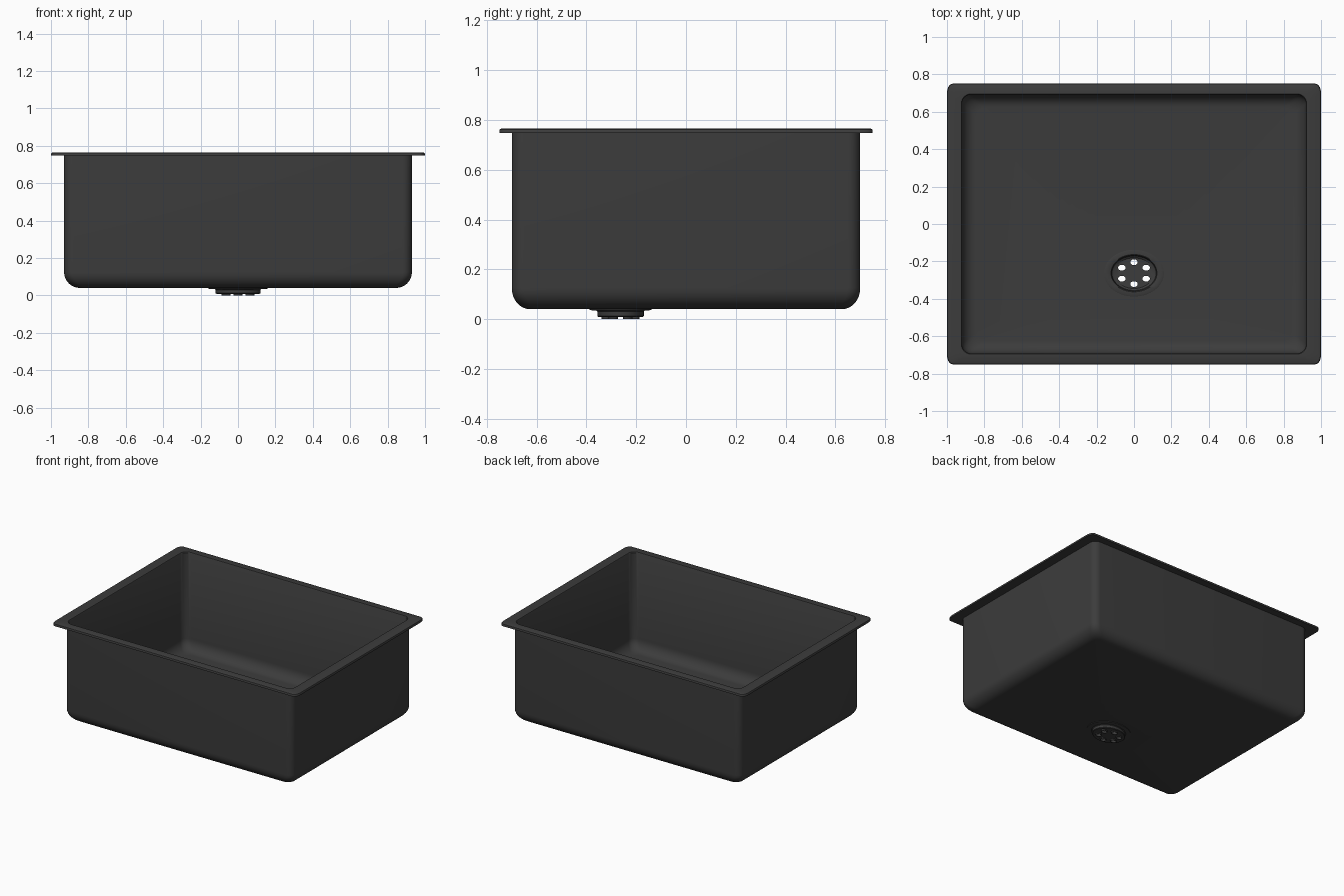
import bpy, bmesh
from math import sin, cos, pi

if "Cube" in bpy.data.objects:
    bpy.data.objects.remove(bpy.data.objects["Cube"])

N = 8                 # points per rounded corner
DY = -0.263           # drain centre in y
SQ = 0.78             # drain squash in y

mat = bpy.data.materials.new("dark_steel")
mat.diffuse_color = (0.045, 0.045, 0.045, 1)
mat.use_nodes = True
mat.node_tree.nodes["Principled BSDF"].inputs["Base Color"].default_value = mat.diffuse_color


def rect_ring(hx, hy, rx, ry, z):
    pts = []
    for k, (sx, sy) in enumerate([(1, 1), (-1, 1), (-1, -1), (1, -1)]):
        for i in range(N):
            a = (k + i / (N - 1)) * pi / 2
            pts.append((sx * (hx - rx) + rx * cos(a), sy * (hy - ry) + ry * sin(a), z))
    return pts


def oval_ring(r, z, count=4 * N, cx=0, cy=DY):
    return [(cx + r * cos((i + .5) * 2 * pi / count),
             cy + r * SQ * sin((i + .5) * 2 * pi / count), z) for i in range(count)]


def loft(bm, rings, loop=False, caps=False):
    vs = [[bm.verts.new(p) for p in r] for r in rings]
    n = len(vs[0])
    pairs = list(zip(vs, vs[1:])) + ([(vs[-1], vs[0])] if loop else [])
    for a, b in pairs:
        for i in range(n):
            j = (i + 1) % n
            bm.faces.new((a[i], a[j], b[j], b[i]))
    if caps:
        bm.faces.new(vs[0])
        bm.faces.new(vs[-1])


def finish(bm, name, hidden=False):
    bmesh.ops.recalc_face_normals(bm, faces=bm.faces)
    me = bpy.data.meshes.new(name)
    bm.to_mesh(me)
    bm.free()
    ob = bpy.data.objects.new(name, me)
    bpy.context.collection.objects.link(ob)
    me.materials.append(mat)
    bpy.ops.object.select_all(action='DESELECT')
    ob.select_set(True)
    bpy.context.view_layer.objects.active = ob
    if hidden:
        ob.hide_render = True
        ob.hide_set(True)
    else:
        bpy.ops.object.shade_smooth_by_angle(angle=0.6)
    return ob


def basin_side(hx, hy, fillet, bottom):
    """Wall and rounded floor edge, from the rim down to the drain hole."""
    rings = []
    for i in range(N + 1):
        a = i / N * pi / 2
        d = fillet * (1 - cos(a))
        rings.append(rect_ring(hx - d, hy - d * .85, .05, .05, bottom + fillet * (1 - sin(a))))
    return rings + [oval_ring(.15, bottom)]


# Basin with flange: one closed thin shell
bm = bmesh.new()
outer = [rect_ring(.93, .70, .05, .05, .747)] + basin_side(.93, .70, .085, .04)
inner = [rect_ring(.915, .688, .05, .05, .757)] + basin_side(.92, .692, .08, .049)
rim = [rect_ring(.923, .695, .05, .05, .765),
       rect_ring(.99, .743, .03, .05, .765),
       rect_ring(.997, .748, .03, .05, .762),
       rect_ring(1.0, .75, .03, .05, .756),
       rect_ring(1.0, .75, .03, .05, .747)]
inner[0] = rect_ring(.92, .692, .05, .05, .760)
loft(bm, inner[::-1] + rim + outer, loop=True)
finish(bm, "sink_basin")

# Drain cup with flange
bm = bmesh.new()
profile = [(.105, .018), (.118, .026), (.123, .048), (.128, .051), (.154, .051), (.16, .049),
           (.16, .036), (.125, .034), (.12, .030), (.12, .012), (.116, .009)]
loft(bm, [oval_ring(r, z, 48) for r, z in profile], caps=True)
drain = finish(bm, "drain_cup")

# Six drain holes and their short spouts
centres = [(.075 * cos(a), DY + .075 * SQ * sin(a)) for a in [pi / 6 + k * pi / 3 for k in range(6)]]
cut, spout = bmesh.new(), bmesh.new()
for cx, cy in centres:
    loft(cut, [oval_ring(.020, z, 20, cx, cy) for z in (-.02, .1)], caps=True)
    loft(spout, [oval_ring(r, z, 20, cx, cy)
                 for r, z in ((.020, .012), (.020, 0), (.024, 0), (.024, .012))], loop=True)
cutter = finish(cut, "hole_cutter", hidden=True)
finish(spout, "drain_spouts")
mod = drain.modifiers.new("holes", 'BOOLEAN')
mod.operation = 'DIFFERENCE'
mod.solver = 'EXACT'
mod.object = cutter
